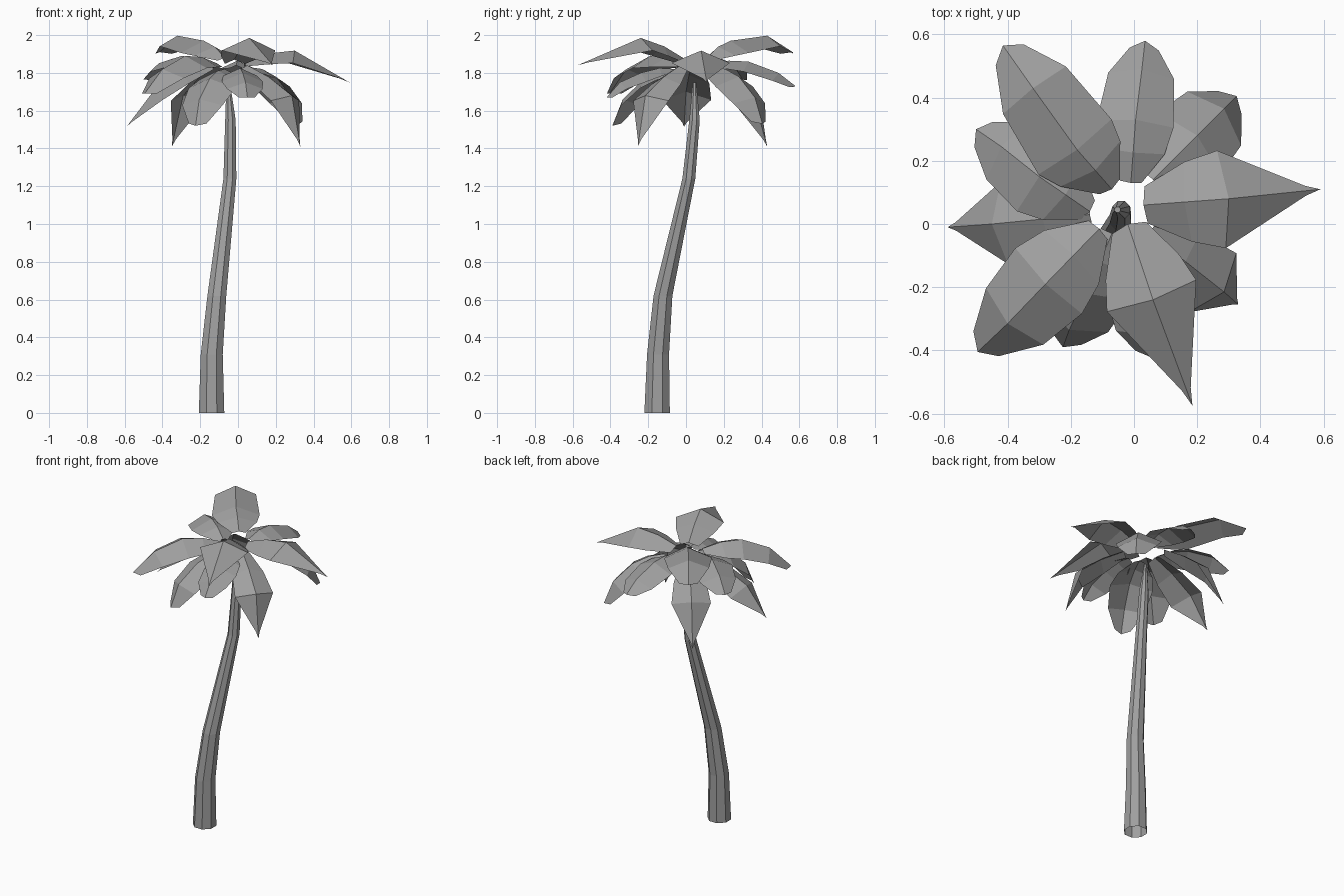
import bpy
import bmesh
from math import cos, sin, tau
from mathutils import Vector

cube = bpy.data.objects.get("Cube")
if cube:
    bpy.data.objects.remove(cube, do_unlink=True)

# One plain grey for the whole palm
grey = bpy.data.materials.new("plain_grey")
grey.use_nodes = True
colour = (0.35, 0.35, 0.35, 1)
grey.diffuse_color = colour
grey.node_tree.nodes["Principled BSDF"].inputs["Base Color"].default_value = colour


def finish(bm, name):
    """Turn a bmesh into a flat shaded, coloured object."""
    mesh = bpy.data.meshes.new(name)
    bm.to_mesh(mesh)
    bm.free()
    mesh.materials.append(grey)
    obj = bpy.data.objects.new(name, mesh)
    bpy.context.collection.objects.link(obj)


def bridge(bm, rows, closed=False):
    """Join neighbouring rows of vertices with quads."""
    for low, high in zip(rows, rows[1:]):
        count = len(low)
        for i in range(count if closed else count - 1):
            j = (i + 1) % count
            bm.faces.new((low[i], low[j], high[j], high[i]))


# Trunk: an eight sided tube along a leaning path (x, y, z, radius)
TRUNK = [
    (-0.14, -0.153, 0, 0.073),
    (-0.139, -0.148, 0.31, 0.063),
    (-0.112, -0.122, 0.62, 0.054),
    (-0.043, 0.015, 1.24, 0.037),
    (-0.04, 0.045, 1.55, 0.03),
    (-0.052, 0.045, 1.75, 0.01),
]
SIDES = 8
bm = bmesh.new()
rings = []
for x, y, z, radius in TRUNK:
    angles = [tau * (i + 0.5) / SIDES for i in range(SIDES)]
    rings.append([bm.verts.new((x + radius * cos(a), y + radius * sin(a), z))
                  for a in angles])
bridge(bm, rings, closed=True)
bm.faces.new(rings[-1])
finish(bm, "trunk")

# Share of the half width at each step along a leaf
POINTED = (0.38, 0.82, 1, 0.1)
BLUNT = (0.28, 0.82, 1, 0.86, 0.38)


def leaf(name, widths, half_width, *points):
    """Folded sheet: a raised ridge with both edges hanging lower."""
    base, shoulder, *rest = [Vector(p) for p in points]
    ridge = [base, base.lerp(shoulder, 0.48) + Vector((0, 0, 0.015)), shoulder, *rest]
    last = len(ridge) - 1
    heading = ridge[last] - base
    side = Vector((-heading.y, heading.x, 0)).normalized()
    bm = bmesh.new()
    rows = []
    for i, point in enumerate(ridge):
        before, after = ridge[max(i - 1, 0)], ridge[min(i + 1, last)]
        normal = (after - before).cross(side).normalized()
        reach = half_width * widths[i]
        # The end corners sit slightly behind the tip
        middle = point.lerp(before, 0.15) if i == last else point
        middle = middle - normal * reach * 0.45
        rows.append([bm.verts.new(p) for p in
                     (middle - side * reach, point, middle + side * reach)])
    bridge(bm, rows)
    for face in bm.faces:
        face.normal_update()
        if face.normal.z < 0:
            face.normal_flip()
    finish(bm, name)


# Pointed leaves: base, shoulder, tip
leaf("left_leaf", POINTED, 0.155,
     (0.03, 0.06, 1.86), (0.3, 0.08, 1.918), (0.59, 0.11, 1.75))
leaf("front_leaf", POINTED, 0.15,
     (-0.02, 0, 1.87), (0.06, -0.24, 1.985), (0.185, -0.575, 1.84))
leaf("right_leaf", POINTED, 0.13,
     (-0.14, 0.03, 1.84), (-0.45, 0, 1.7), (-0.59, -0.01, 1.515))
leaf("front_left_drooping_leaf", POINTED, 0.12,
     (0.05, -0.03, 1.84), (0.285, -0.215, 1.68), (0.33, -0.255, 1.41))
leaf("back_right_drooping_leaf", POINTED, 0.12,
     (-0.12, 0.14, 1.84), (-0.29, 0.355, 1.68), (-0.35, 0.43, 1.41))

# Blunt leaves: base, shoulder, bend, end
leaf("back_right_leaf", BLUNT, 0.145,
     (-0.07, 0.11, 1.88), (-0.18, 0.235, 1.97), (-0.32, 0.43, 1.997), (-0.415, 0.565, 1.91))
leaf("front_right_leaf", BLUNT, 0.148,
     (-0.11, -0.015, 1.85), (-0.28, -0.19, 1.89), (-0.4, -0.315, 1.82), (-0.495, -0.405, 1.69))
leaf("right_upper_leaf", BLUNT, 0.13,
     (-0.14, 0.04, 1.84), (-0.3, 0.15, 1.89), (-0.42, 0.245, 1.85), (-0.5, 0.3, 1.765))
leaf("back_leaf", BLUNT, 0.122,
     (-0.01, 0.13, 1.84), (0.005, 0.33, 1.86), (0.025, 0.49, 1.8), (0.035, 0.58, 1.73))
leaf("back_left_leaf", BLUNT, 0.14,
     (0.06, 0.14, 1.83), (0.2, 0.28, 1.78), (0.285, 0.365, 1.67), (0.325, 0.405, 1.53))
leaf("front_right_lower_leaf", BLUNT, 0.135,
     (-0.07, -0.03, 1.82), (-0.15, -0.22, 1.77), (-0.205, -0.335, 1.66), (-0.225, -0.39, 1.52))
leaf("front_lower_leaf", BLUNT, 0.11,
     (0, -0.05, 1.82), (0.025, -0.24, 1.8), (0.04, -0.35, 1.75), (0.05, -0.42, 1.67))
